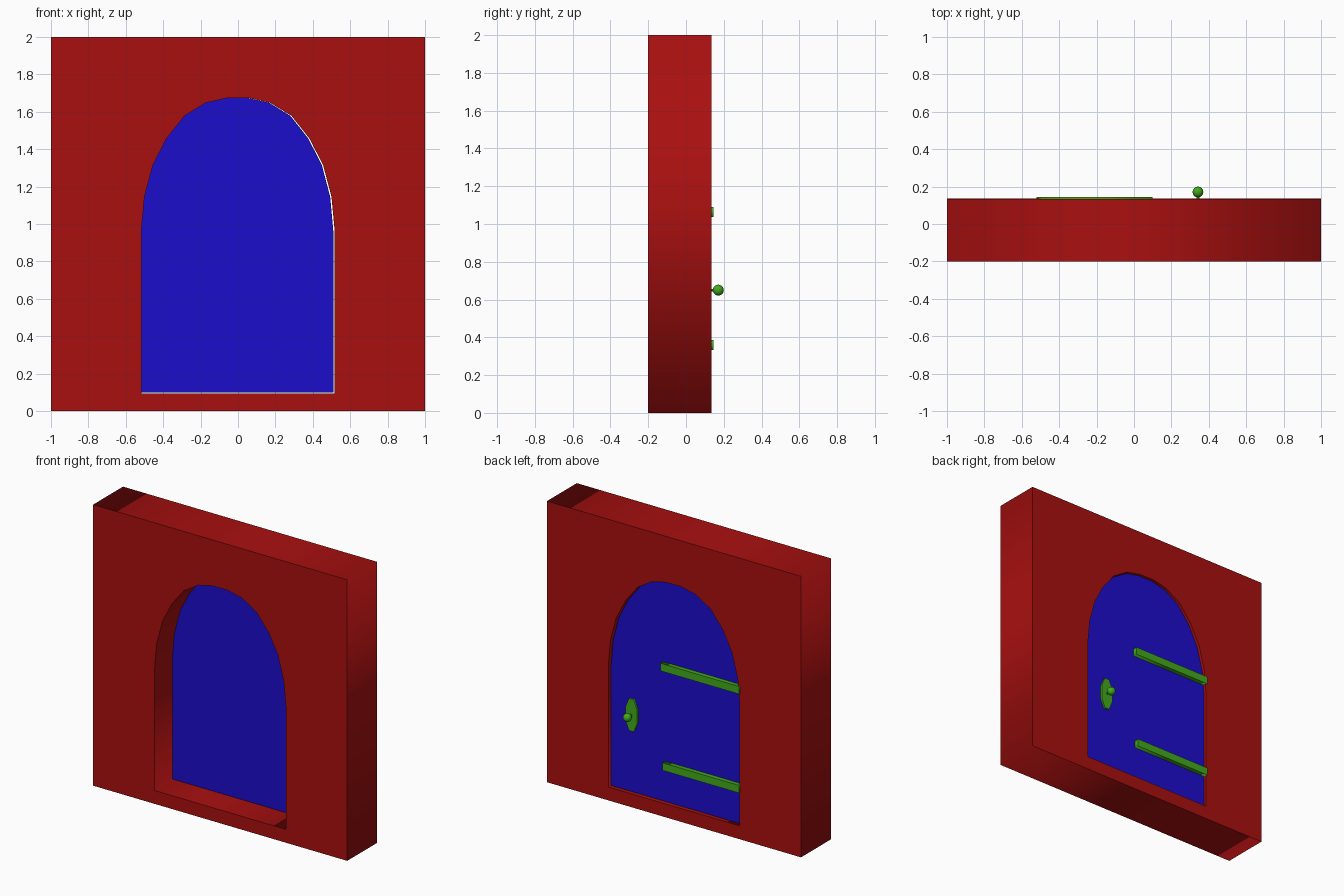
import bpy
from math import radians, pi, cos, sin

if "Cube" in bpy.data.objects:
    bpy.data.objects.remove(bpy.data.objects["Cube"])


def material(name, rgb):
    m = bpy.data.materials.new(name)
    m.diffuse_color = (*rgb, 1)
    m.use_nodes = True
    m.node_tree.nodes["Principled BSDF"].inputs["Base Color"].default_value = m.diffuse_color
    return m


RED = material("red", (0.40, 0.005, 0.005))
BLUE = material("blue", (0.012, 0.004, 0.60))
GREEN = material("green", (0.055, 0.40, 0.012))


def slab(name, outlines, y0, y1, mat):
    """Extrude (x, z) outlines from y0 to y1; inner outlines become holes."""
    curve = bpy.data.curves.new(name, 'CURVE')
    curve.dimensions = '2D'
    curve.fill_mode = 'BOTH'
    curve.extrude = (y1 - y0) / 2
    for pts in outlines:
        s = curve.splines.new('POLY')
        s.points.add(len(pts) - 1)
        for p, (x, z) in zip(s.points, pts):
            p.co = (x, z, 0, 1)
        s.use_cyclic_u = True
    ob = bpy.data.objects.new(name, curve)
    bpy.context.collection.objects.link(ob)
    ob.rotation_euler.x = radians(90)
    ob.location.y = (y0 + y1) / 2
    bpy.ops.object.select_all(action='DESELECT')
    ob.select_set(True)
    bpy.context.view_layer.objects.active = ob
    bpy.ops.object.convert(target='MESH')
    ob = bpy.context.object
    ob.data.materials.clear()
    ob.data.materials.append(mat)
    return ob


def rect(x0, x1, z0, z1):
    return [(x0, z0), (x1, z0), (x1, z1), (x0, z1)]


# Faceted arch outline, right half mirrored to the left
half = [(0.517, 0.095), (0.517, 0.96), (0.50, 1.145), (0.455, 1.315),
        (0.382, 1.457), (0.286, 1.578), (0.172, 1.648), (0.06, 1.673)]
arch = half + [(-x, z) for x, z in reversed(half)]

# Wall with arched opening
slab("wall", [rect(-1, 1, 0, 2), arch], -0.2, 0.135, RED)

# Door, a touch narrower so a thin gap shows on the latch side
door = [((x + 0.517) * 0.993 - 0.517, max(z, 0.1)) for x, z in arch]
slab("door", [door], 0.0, 0.114, BLUE)

# Strap hinges
for name, z, end in (("upper_hinge", 1.064, 0.10), ("lower_hinge", 0.36, 0.085)):
    slab(name, [rect(-0.52, end, z - 0.027, z + 0.027)], 0.10, 0.145, GREEN)

# Handle plate: stretched octagon
KX, KZ = 0.342, 0.65
plate = [(KX + 0.05 * cos((i + 0.5) * pi / 4), KZ + 0.123 * sin((i + 0.5) * pi / 4))
         for i in range(8)]
slab("handle_plate", [plate], 0.10, 0.127, GREEN)

# Knob stem and round knob
bpy.ops.mesh.primitive_cylinder_add(vertices=8, radius=0.007, depth=0.05,
                                    location=(KX, 0.143, KZ), rotation=(radians(90), 0, 0))
stem = bpy.context.object
stem.name = "knob_stem"
bpy.ops.mesh.primitive_uv_sphere_add(segments=16, ring_count=10, radius=0.029,
                                     location=(KX, 0.171, KZ))
knob = bpy.context.object
knob.name = "knob"
bpy.ops.object.shade_smooth()
for ob in (stem, knob):
    ob.data.materials.append(GREEN)
